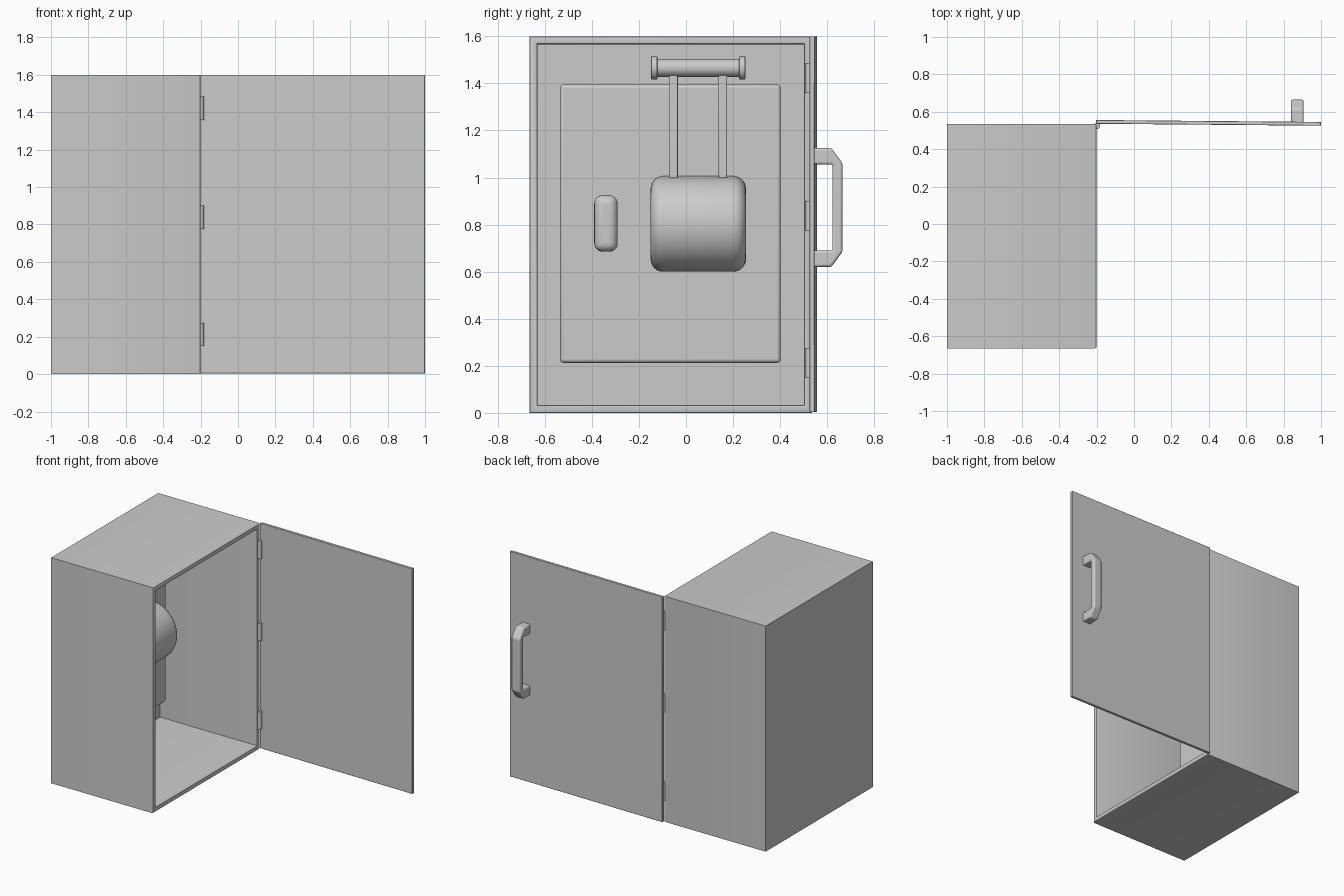
import bpy, bmesh
from math import pi, sin, cos, radians
from mathutils import Vector, Matrix

if "Cube" in bpy.data.objects:
    bpy.data.objects.remove(bpy.data.objects["Cube"])


def finish(name, bm, bevel=0, segments=3, smooth=True):
    bmesh.ops.recalc_face_normals(bm, faces=bm.faces)
    mesh = bpy.data.meshes.new(name)
    bm.to_mesh(mesh)
    bm.free()
    ob = bpy.data.objects.new(name, mesh)
    bpy.context.collection.objects.link(ob)
    if bevel:
        mod = ob.modifiers.new("Bevel", 'BEVEL')
        mod.width, mod.segments = bevel, segments
        mod.limit_method = 'ANGLE'
        mod.angle_limit = radians(35)
    if smooth:
        bpy.ops.object.select_all(action='DESELECT')
        ob.select_set(True)
        bpy.context.view_layer.objects.active = ob
        bpy.ops.object.shade_smooth_by_angle(angle=radians(32))
    return ob


def box_bm(lo, hi):
    lo, hi = Vector(lo), Vector(hi)
    bm = bmesh.new()
    bmesh.ops.create_cube(bm, size=1)
    for v in bm.verts:
        v.co = Vector([(lo[i] + hi[i]) / 2 + v.co[i] * (hi[i] - lo[i]) for i in range(3)])
    return bm


def box(name, lo, hi, bevel=0, segments=3):
    return finish(name, box_bm(lo, hi), bevel, segments)


def cylinder(name, centre, r, length, axis, bevel=0, sides=32):
    bm = bmesh.new()
    rot = Matrix.Rotation(pi / 2, 4, 'X') if axis == 'Y' else Matrix.Identity(4)
    bmesh.ops.create_cone(bm, cap_ends=True, segments=sides, radius1=r, radius2=r,
                          depth=length, matrix=Matrix.Translation(centre) @ rot)
    return finish(name, bm, bevel)


# Cabinet shell, open towards +x
bm = box_bm((-1, -0.665, 0), (-0.2, 0.535, 1.6))
front = max(bm.faces, key=lambda f: f.calc_center_median().x)
bmesh.ops.inset_region(bm, faces=[front], thickness=0.048)
inner = bmesh.ops.extrude_discrete_faces(bm, faces=[front])['faces'][0]
bmesh.ops.translate(bm, verts=inner.verts, vec=(-0.762, 0, 0))
rim = [e for e in bm.edges if all(v.co.x > -0.21 for v in e.verts)
       and len({round(f.normal.x) for f in e.link_faces}) > 1]
bmesh.ops.bevel(bm, geom=rim, offset=0.009, segments=2, profile=0.5, affect='EDGES')
finish("cabinet_shell", bm)

# Mounting panel with two label plates and a button
PANEL = -0.845
box("mounting_panel", (-0.965, -0.535, 0.213), (PANEL, 0.402, 1.395), 0.014)
for i, z in enumerate((0.33, 1.15)):
    box(f"label_plate_{i}", (PANEL - 0.01, -0.46, z), (PANEL + 0.006, -0.26, z + 0.14))
box("push_button", (PANEL - 0.04, -0.39, 0.685), (PANEL + 0.07, -0.29, 0.925), 0.036, 5)

# Half-drum switch housing: rounded profile spun half a turn about y
R, C, HALF, MID = 0.203, 0.055, 0.203, 0.052
prof = [(-HALF, 0)]
for sy in (-1, 1):
    arc = [(sy * (HALF - C + C * cos(a)), R - C + C * sin(a))
           for a in [k * pi / 12 for k in range(7)]]
    prof += arc if sy < 0 else arc[::-1]
prof.append((HALF, 0))
bm = bmesh.new()
centre = Vector((-0.833, MID, 0.803))
vs = [bm.verts.new(centre + Vector((0, y, -r))) for y, r in prof]
es = [bm.edges.new(p) for p in zip(vs, vs[1:])]
bmesh.ops.spin(bm, geom=vs + es, cent=centre, axis=(0, 1, 0), angle=-pi, steps=32)
bmesh.ops.remove_doubles(bm, verts=bm.verts, dist=1e-5)
edge = [e for e in bm.edges if e.is_boundary]
ext = bmesh.ops.extrude_edge_only(bm, edges=edge)['geom']
bmesh.ops.translate(bm, verts=[g for g in ext if isinstance(g, bmesh.types.BMVert)],
                    vec=(-0.03, 0, 0))
bmesh.ops.holes_fill(bm, edges=[e for e in bm.edges if e.is_boundary])
finish("switch_drum", bm)

# Lever: two arms and a crosswise grip with end discs
LX = -0.80
for i, y in enumerate((-0.053, 0.157)):
    box(f"lever_arm_{i}", (LX - 0.018, y - 0.018, 0.85), (LX + 0.018, y + 0.018, 1.45), 0.005, 2)
cylinder("lever_grip", (LX, MID, 1.466), 0.038, 0.38, 'Y')
for i, s in enumerate((-1, 1)):
    cylinder(f"grip_end_{i}", (LX, MID + s * 0.187, 1.466), 0.05, 0.026, 'Y', 0.005)

# Door, swung open about the hinge edge, very slightly tilted
door = box("door", (0, 0, 0.003), (1.203, 0.02, 1.6), 0.003, 2)
door.location = (-0.203, 0.536, 0)
door.rotation_euler.z = radians(-0.5)

# Hinges
for i, z in enumerate((0.212, 0.838, 1.422)):
    cylinder(f"hinge_{i}", (-0.198, 0.524, z), 0.017, 0.125, 'Z', 0, 24)

# Door handle: chamfered C profile extruded along x
upper = [(0.535, 1.125), (0.618, 1.125), (0.665, 1.06)]
inside = [(0.622, 1.056), (0.535, 1.056)]
flip = lambda pts: [(y, 1.745 - z) for y, z in reversed(pts)]
outline = upper + flip(upper) + flip(inside) + inside
bm = bmesh.new()
face = bm.faces.new([bm.verts.new((0.84, y, z)) for y, z in outline])
new = bmesh.ops.extrude_face_region(bm, geom=[face])['geom']
bmesh.ops.translate(bm, verts=[g for g in new if isinstance(g, bmesh.types.BMVert)],
                    vec=(0.067, 0, 0))
finish("door_handle", bm, 0.01)
